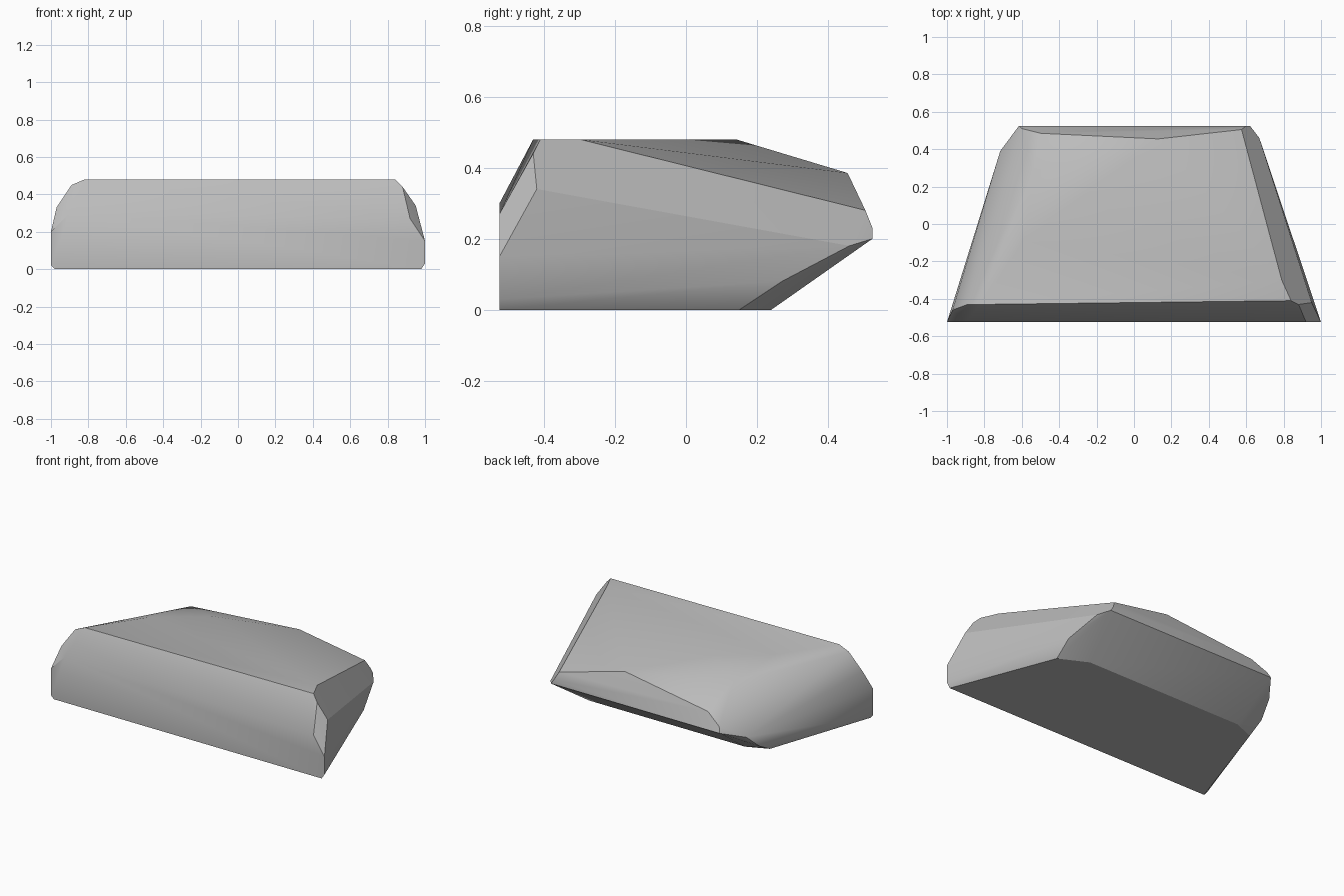
import bpy
import bmesh
import math

cube = bpy.data.objects.get("Cube")
if cube:
    bpy.data.objects.remove(cube, do_unlink=True)

stone = bpy.data.materials.new("grey_stone")
stone.use_nodes = True
colour = (0.5, 0.5, 0.5, 1)
stone.diffuse_color = colour
stone.node_tree.nodes["Principled BSDF"].inputs["Base Color"].default_value = colour

FRONT = -0.525

# Upright front face outline (x, z)
front_rim = [(-0.98, 0), (-1, 0.02), (-1, 0.2), (-0.9, 0.3),
             (0.92, 0.27), (1, 0.15), (1, 0.03), (0.98, 0)]
# Back edge of the flat base (x, y)
base_rim = [(-0.74, 0.18), (-0.6, 0.24), (0.54, 0.24), (0.72, 0.15)]
# Flat crown (x, y)
crown_rim = [(-0.82, -0.43), (-0.59, -0.09), (-0.29, 0.14),
             (0.79, -0.3), (0.84, -0.41)]
# Chipped corners of the front, left to right
front_chips = [(-0.97, -0.46, 0.33), (-0.89, -0.43, 0.45),
               (0.88, -0.43, 0.44), (0.95, -0.42, 0.34)]
# Corners of the sloping back, left to right
back_chips = [(-0.74, 0.29, 0.06), (-0.715, 0.39, 0.15),
              (-0.615, 0.525, 0.2), (-0.6, 0.51, 0.235),
              (-0.5, 0.485, 0.3), (-0.54, 0.28, 0.425),
              (0.13, 0.455, 0.385), (0.575, 0.505, 0.28),
              (0.6, 0.525, 0.23), (0.62, 0.525, 0.2),
              (0.67, 0.46, 0.18), (0.73, 0.27, 0.08)]

points = [(x, FRONT, z) for x, z in front_rim]
points += [(x, y, 0) for x, y in base_rim]
points += [(x, y, 0.48) for x, y in crown_rim]
points += front_chips + back_chips

# Wrap the corners into one solid rock
bm = bmesh.new()
for p in points:
    bm.verts.new(p)
hull = bmesh.ops.convex_hull(bm, input=bm.verts)
loose = [v for v in bm.verts if not v.link_faces]
bmesh.ops.delete(bm, geom=loose, context="VERTS")
bmesh.ops.dissolve_limit(bm, angle_limit=math.radians(1),
                         verts=bm.verts, edges=bm.edges)
bmesh.ops.recalc_face_normals(bm, faces=bm.faces)

mesh = bpy.data.meshes.new("rock_slab")
bm.to_mesh(mesh)
bm.free()
mesh.materials.append(stone)
rock = bpy.data.objects.new("rock_slab", mesh)
bpy.context.collection.objects.link(rock)

# Soft facets with crisp main edges
bpy.ops.object.select_all(action="DESELECT")
rock.select_set(True)
bpy.context.view_layer.objects.active = rock
bpy.ops.object.shade_smooth_by_angle(angle=math.radians(30))
